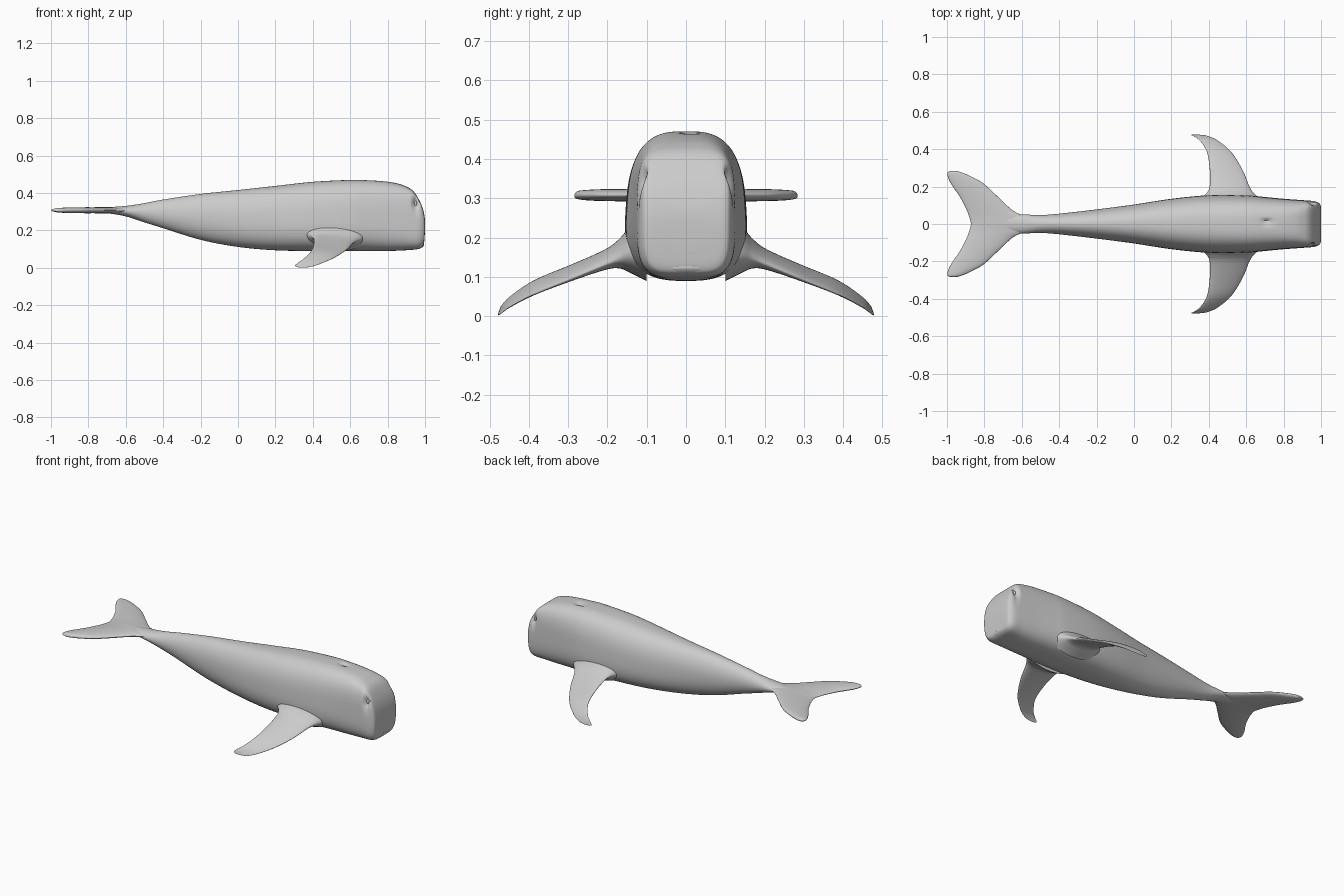
import bpy, bmesh, math
from mathutils import Vector

skin = bpy.data.materials.new("grey skin")
skin.diffuse_color = (0.6, 0.6, 0.6, 1)


def smooth_rows(rows, steps):
    """Catmull-Rom interpolation through rows of numbers."""
    out = []
    for i in range(len(rows) - 1):
        p0, p1 = rows[max(i - 1, 0)], rows[i]
        p2, p3 = rows[i + 1], rows[min(i + 2, len(rows) - 1)]
        for k in range(steps):
            t = k / steps
            out.append([0.5 * (2 * b + (c - a) * t + (2 * a - 5 * b + 4 * c - d) * t * t
                               + (3 * b - a - 3 * c + d) * t ** 3)
                        for a, b, c, d in zip(p0, p1, p2, p3)])
    return out + [list(rows[-1])]


def spow(v, e):
    return math.copysign(abs(v) ** e, v)


def finish(ob):
    ob.data.materials.append(skin)
    bpy.ops.object.select_all(action='DESELECT')
    bpy.context.view_layer.objects.active = ob
    ob.select_set(True)
    bpy.ops.object.shade_smooth_by_angle(angle=math.radians(50))
    return ob


def loft(name, rings):
    """Skin closed rings of points and cap both ends."""
    bm = bmesh.new()
    loops = [[bm.verts.new(p) for p in r] for r in rings]
    n = len(loops[0])
    for a, b in zip(loops, loops[1:]):
        for i in range(n):
            j = (i + 1) % n
            bm.faces.new((a[i], a[j], b[j], b[i]))
    bm.faces.new(loops[0])
    bm.faces.new(loops[-1])
    bmesh.ops.remove_doubles(bm, verts=bm.verts, dist=0.0003)
    bmesh.ops.recalc_face_normals(bm, faces=bm.faces)
    me = bpy.data.meshes.new(name)
    bm.to_mesh(me)
    bm.free()
    ob = bpy.data.objects.new(name, me)
    bpy.context.collection.objects.link(ob)
    return finish(ob)


def ellipsoid(name, loc, size, rot=(0, 0, 0)):
    bpy.ops.mesh.primitive_uv_sphere_add(segments=32, ring_count=16, location=loc, rotation=rot)
    ob = bpy.context.object
    ob.name = name
    ob.scale = size
    return finish(ob)


# Body: x, bottom, top, half width, squareness, upper taper
stations = [
    (-0.80, 0.302, 0.316, 0.020, 2.0, 0), (-0.70, 0.292, 0.324, 0.040, 2.0, 0),
    (-0.60, 0.275, 0.331, 0.050, 2.0, 0), (-0.50, 0.243, 0.346, 0.048, 2.0, 0),
    (-0.40, 0.212, 0.365, 0.055, 2.0, 0), (-0.20, 0.150, 0.395, 0.078, 2.1, 0),
    (0.00, 0.112, 0.416, 0.104, 2.3, .03), (0.20, 0.094, 0.438, 0.134, 2.5, .06),
    (0.40, 0.090, 0.460, 0.152, 2.7, .08), (0.60, 0.090, 0.470, 0.151, 2.9, .08),
    (0.70, 0.090, 0.468, 0.143, 3.0, .06), (0.80, 0.090, 0.461, 0.134, 3.2, .04),
    (0.90, 0.094, 0.447, 0.127, 3.6, .03), (0.96, 0.099, 0.432, 0.122, 4.2, .02),
    (0.987, 0.107, 0.420, 0.113, 4.6, 0), (0.998, 0.122, 0.402, 0.100, 4.8, 0),
    (1.000, 0.160, 0.360, 0.070, 4.8, 0), (1.000, 0.210, 0.300, 0.030, 4.0, 0),
    (1.000, 0.250, 0.250, 0.000, 3.0, 0)]

# Soft dents: centre, radii, push
dents = [(Vector((0.95, s * 0.118, 0.345)), (0.016, 0.06, 0.032), Vector((0, -s * 0.022, 0)))
         for s in (-1, 1)]
dents.append((Vector((0.71, 0.012, 0.465)), (0.030, 0.012, 0.04), Vector((0, 0, -0.018))))

rings = []
for x, lo, hi, w, n, taper in smooth_rows(stations, 12):
    ring = []
    for i in range(128):
        a = 2 * math.pi * i / 128
        u = spow(math.sin(a), 2 / n)
        z = (lo + hi) / 2 + (hi - lo) / 2 * u
        y = w * spow(math.cos(a), 2 / n) * (1 - taper * u)
        # the blunt face leans back toward the forehead
        t = (z - 0.24) / 0.17
        lean = min(max((x - 0.75) / 0.25, 0), 1) ** 2
        p = Vector((x - lean * t * t * (0.06 if t > 0 else 0.012), y, z))
        q = p.copy()
        for c, r, push in dents:
            d = sum(((p[k] - c[k]) / r[k]) ** 2 for k in range(3))
            q += push * math.exp(-d)
        ring.append(q)
    rings.append(ring)
loft("body", rings)

# Eyes and mouth
for s, side in ((-1, "right"), (1, "left")):
    ellipsoid(side + "_eye", (0.948, s * 0.096, 0.343), (0.009, 0.008, 0.016))
ellipsoid("lower_lip", (0.978, 0, 0.116), (0.019, 0.080, 0.009), (0, math.radians(-35), 0))


def fin_rings(rows, steps, n):
    """Elliptic sections: y, front x, back x, front z, back z, half thickness."""
    result = []
    for y, xf, xb, zf, zb, th in smooth_rows(rows, steps):
        ring = []
        for i in range(n):
            a = 2 * math.pi * i / n
            c, s = math.cos(a), math.sin(a)
            ring.append(Vector(((xf + xb) / 2 + (xf - xb) / 2 * c, y,
                                (zf + zb) / 2 + (zf - zb) / 2 * c + th * s)))
        result.append(ring)
    return result


# Flippers, with a flared root, mirrored across the body
flipper = [
    (0.100, 0.690, 0.340, 0.165, 0.185, 0.085), (0.140, 0.665, 0.365, 0.160, 0.180, 0.060),
    (0.170, 0.636, 0.392, 0.148, 0.170, 0.036), (0.205, 0.615, 0.405, 0.133, 0.155, 0.024),
    (0.290, 0.580, 0.405, 0.097, 0.125, 0.016), (0.385, 0.520, 0.390, 0.058, 0.088, 0.012),
    (0.445, 0.450, 0.353, 0.026, 0.050, 0.008), (0.468, 0.402, 0.322, 0.009, 0.028, 0.005),
    (0.476, 0.365, 0.305, 0.003, 0.012, 0.003), (0.478, 0.330, 0.315, 0.003, 0.005, 0.001)]
ob = loft("flippers", fin_rings(flipper, 8, 48))
ob.modifiers.new("mirror", 'MIRROR').use_axis = (False, True, False)

# Tail fluke, lofted from tip to tip
half = [
    (0.000, -0.560, -0.872, 0.308, 0.308, 0.017), (0.040, -0.590, -0.882, 0.308, 0.308, 0.016),
    (0.075, -0.652, -0.895, 0.308, 0.308, 0.016), (0.140, -0.722, -0.928, 0.308, 0.308, 0.016),
    (0.215, -0.803, -0.978, 0.308, 0.308, 0.015), (0.255, -0.873, -0.996, 0.308, 0.308, 0.013),
    (0.276, -0.922, -0.995, 0.308, 0.308, 0.010), (0.284, -0.950, -0.980, 0.306, 0.306, 0.004)]
fluke = [(-r[0],) + r[1:] for r in half[:0:-1]] + half
loft("tail_fluke", fin_rings(fluke, 8, 40))
